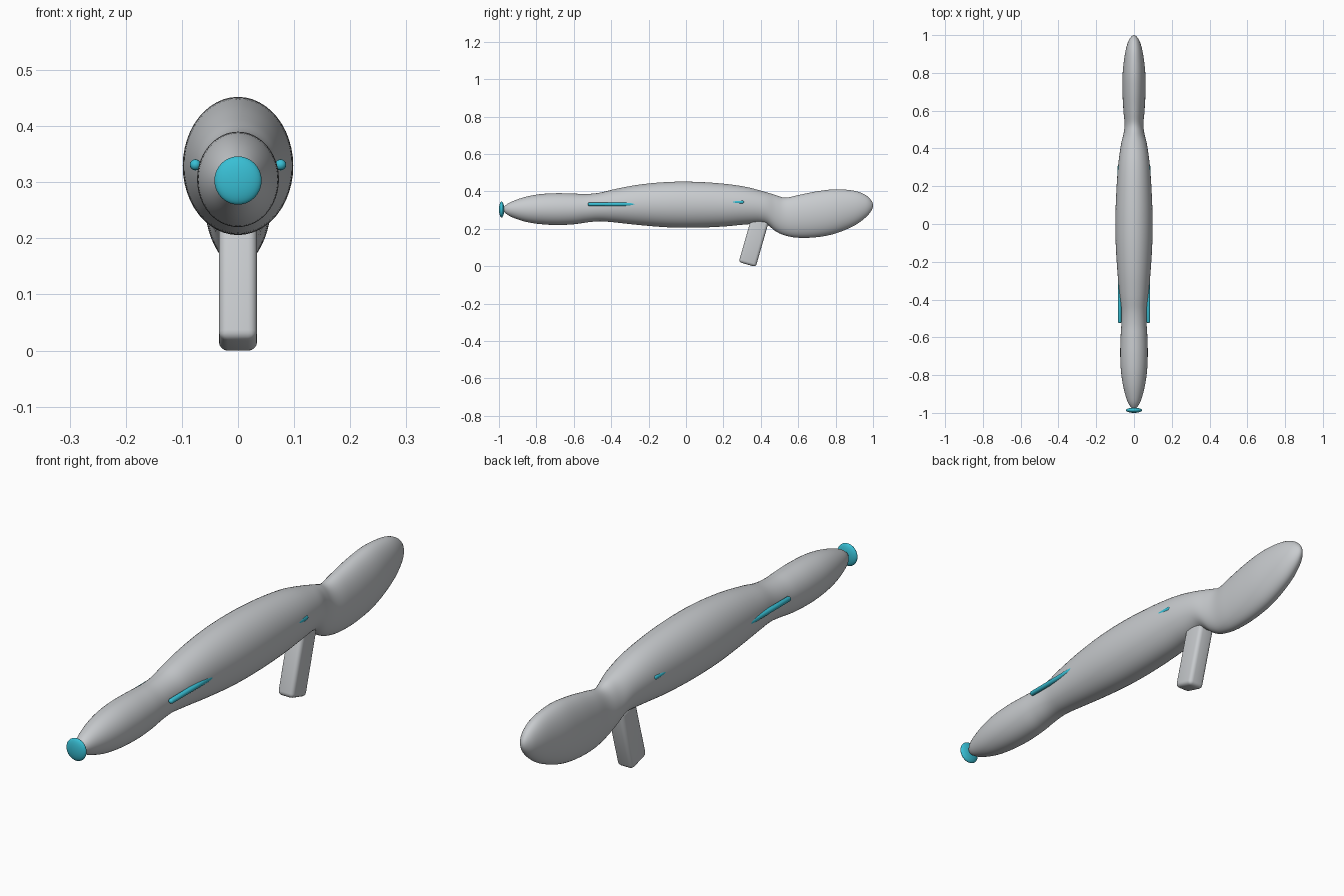
import bpy, bmesh, math
from mathutils import Matrix

if "Cube" in bpy.data.objects:
    bpy.data.objects.remove(bpy.data.objects["Cube"])


def material(name, rgb):
    m = bpy.data.materials.new(name)
    m.diffuse_color = (*rgb, 1)
    m.use_nodes = True
    m.node_tree.nodes["Principled BSDF"].inputs["Base Color"].default_value = m.diffuse_color
    return m


GREY = material("light_grey", (0.58, 0.60, 0.62))
TEAL = material("teal", (0.04, 0.52, 0.66))


def add_object(name, bm, mat):
    bmesh.ops.recalc_face_normals(bm, faces=bm.faces)
    me = bpy.data.meshes.new(name)
    bm.to_mesh(me)
    bm.free()
    me.materials.append(mat)
    for p in me.polygons:
        p.use_smooth = True
    ob = bpy.data.objects.new(name, me)
    bpy.context.collection.objects.link(ob)
    return ob


def spline(points, steps):
    """Smooth curve through the stations; the tips are mirrored so they round off."""
    def flip(p):
        return (p[0], p[2], p[1], -p[3])
    pts = [flip(points[1])] + points + [flip(points[-2])]
    out = []
    for a, b, c, d in zip(pts, pts[1:], pts[2:], pts[3:]):
        for s in range(steps):
            t = s / steps
            out.append([0.5 * (2 * q + (r - p) * t + (2 * p - 5 * q + 4 * r - u) * t * t
                               + (3 * q - p - 3 * r + u) * t ** 3)
                        for p, q, r, u in zip(a, b, c, d)])
    return out[1:]


# Body: one blended skin of elliptical sections (y, top, bottom, half width)
stations = [
    (-0.98, .305, .305, 0), (-0.965, .325, .283, .020), (-0.93, .346, .262, .038),
    (-0.86, .370, .238, .057), (-0.78, .385, .225, .069), (-0.69, .390, .220, .073),
    (-0.60, .388, .224, .071), (-0.53, .386, .234, .067), (-0.46, .393, .240, .067),
    (-0.38, .412, .234, .076), (-0.25, .436, .220, .088), (-0.10, .450, .208, .097),
    (0.05, .451, .206, .098), (0.20, .441, .212, .092), (0.32, .424, .223, .083),
    (0.42, .398, .226, .069), (0.48, .380, .186, .055), (0.53, .366, .164, .050),
    (0.60, .380, .152, .056), (0.70, .400, .155, .061), (0.80, .411, .175, .060),
    (0.90, .403, .217, .048), (0.96, .380, .260, .033), (0.99, .352, .295, .016),
    (1.00, .325, .325, 0)]
SIDES = 48
bm = bmesh.new()
rings = []
for y, top, bot, w in spline(stations, 5):
    mid, h = (top + bot) / 2, (top - bot) / 2
    rings.append([bm.verts.new((w * math.cos(a), y, mid + h * math.sin(a)))
                  for a in (2 * math.pi * i / SIDES for i in range(SIDES))])
for r0, r1 in zip(rings, rings[1:]):
    for i in range(SIDES):
        j = (i + 1) % SIDES
        bm.faces.new((r0[i], r0[j], r1[j], r1[i]))
for ring, st in ((rings[0], stations[0]), (rings[-1], stations[-1])):
    tip = bm.verts.new((0, st[0], st[1]))
    for i in range(SIDES):
        bm.faces.new((ring[i], ring[(i + 1) % SIDES], tip))
add_object("body", bm, GREY)

# Grip: tilted rounded block
bm = bmesh.new()
bmesh.ops.create_cube(bm, size=1, matrix=Matrix.Diagonal((0.068, 0.095, 0.25, 1)))
bmesh.ops.bevel(bm, geom=bm.edges[:], offset=0.016, segments=4, profile=0.5, affect='EDGES')
bm.transform(Matrix.Translation((0, 0.362, 0.129)) @ Matrix.Rotation(math.radians(-16), 4, 'X'))
add_object("grip", bm, GREY)

# Muzzle: flattened ball on the nose
bm = bmesh.new()
bmesh.ops.create_uvsphere(bm, u_segments=40, v_segments=20, radius=1)
bm.transform(Matrix.Translation((0, -0.986, 0.303)) @ Matrix.Diagonal((0.042, 0.014, 0.043, 1)))
add_object("muzzle", bm, TEAL)


# Side rods: round-ended rods partly sunk in the body
def rod(name, x, y0, y1, z, r):
    bm = bmesh.new()
    bmesh.ops.create_uvsphere(bm, u_segments=16, v_segments=12, radius=r)
    half = (y1 - y0) / 2 - r
    bmesh.ops.rotate(bm, verts=bm.verts, matrix=Matrix.Rotation(math.pi / 2, 3, 'X'))
    for v in bm.verts:
        if abs(v.co.y) > 1e-5:
            v.co.y += math.copysign(half, v.co.y)
    bm.transform(Matrix.Translation((x, (y0 + y1) / 2, z)))
    add_object(name, bm, TEAL)


for side, s in (("left", -1), ("right", 1)):
    rod(side + "_front_rod", s * 0.076, -0.525, -0.22, 0.331, 0.010)
    rod(side + "_rear_rod", s * 0.079, 0.15, 0.31, 0.342, 0.009)
